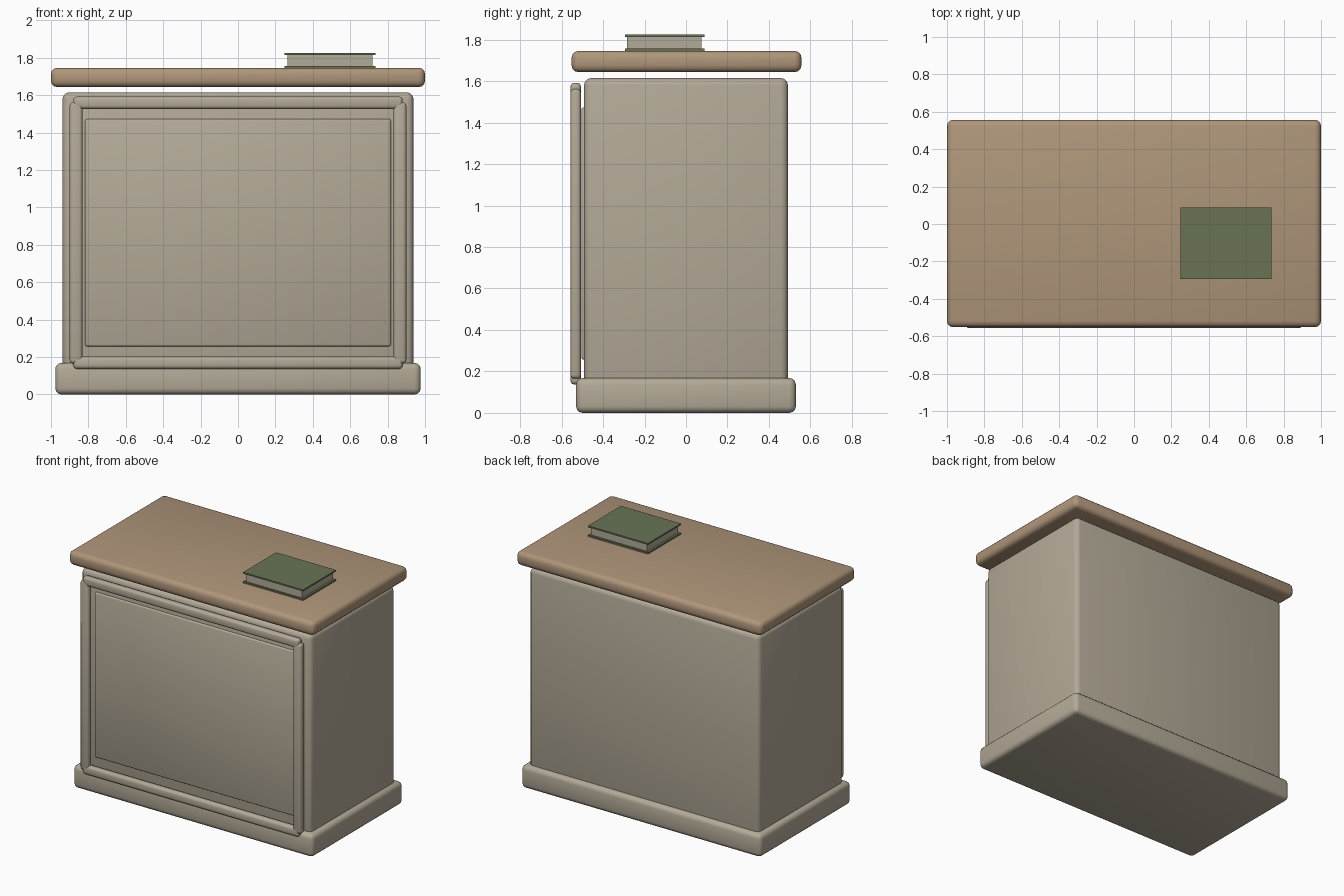
import bpy
from math import radians

default_cube = bpy.data.objects.get("Cube")
if default_cube:
    bpy.data.objects.remove(default_cube, do_unlink=True)


def make_material(name, rgb):
    mat = bpy.data.materials.new(name)
    mat.use_nodes = True
    color = (*rgb, 1.0)
    mat.diffuse_color = color
    mat.node_tree.nodes["Principled BSDF"].inputs["Base Color"].default_value = color
    return mat


paint = make_material("warm_grey_paint", (0.45, 0.40, 0.31))
wood = make_material("light_wood", (0.43, 0.305, 0.195))
green = make_material("green_cover", (0.14, 0.175, 0.09))
paper = make_material("paper", (0.45, 0.41, 0.33))


def box(name, x, y, z, mat, bevel=0.0, segments=3):
    """Box spanning the (low, high) ranges, with optional rounded edges."""
    spans = (x, y, z)
    bpy.ops.mesh.primitive_cube_add(size=1, location=[(a + b) / 2 for a, b in spans])
    obj = bpy.context.object
    obj.name = name
    obj.scale = [b - a for a, b in spans]
    bpy.ops.object.transform_apply(location=False, rotation=False, scale=True)
    obj.data.materials.append(mat)
    if bevel:
        mod = obj.modifiers.new("rounded_edges", 'BEVEL')
        mod.width = bevel
        mod.segments = segments
        bpy.ops.object.modifier_apply(modifier=mod.name)
        bpy.ops.object.shade_smooth_by_angle(angle=radians(50))
    return obj


# Cabinet: plinth, body and the worktop floating just above it
box("base", (-0.977, 0.977), (-0.53, 0.53), (0, 0.168), paint, 0.032)
box("body", (-0.938, 0.938), (-0.492, 0.492), (0.1, 1.615), paint, 0.035)
box("worktop", (-1, 1), (-0.552, 0.557), (1.643, 1.746), wood, 0.034)

# Front: thin panel surrounded by a proud frame
box("front_panel", (-0.817, 0.817), (-0.505, -0.47), (0.257, 1.472), paint, 0.01, 2)
frame_depth = (-0.557, -0.507)
for name, z in (("bottom_rail", (0.137, 0.203)), ("top_rail", (1.526, 1.592))):
    box(name, (-0.88, 0.88), frame_depth, z, paint, 0.018)
for name, x in (("right_stile", (-0.9, -0.832)), ("left_stile", (0.832, 0.9))):
    box(name, x, frame_depth, (0.165, 1.562), paint, 0.018)

# Book lying on the worktop
cover_x, cover_y = (0.248, 0.736), (-0.295, 0.089)
box("book_bottom_cover", cover_x, cover_y, (1.746, 1.757), green)
box("book_pages", (0.264, 0.72), (-0.284, 0.075), (1.757, 1.814), paper)
box("book_top_cover", cover_x, cover_y, (1.814, 1.825), green)
